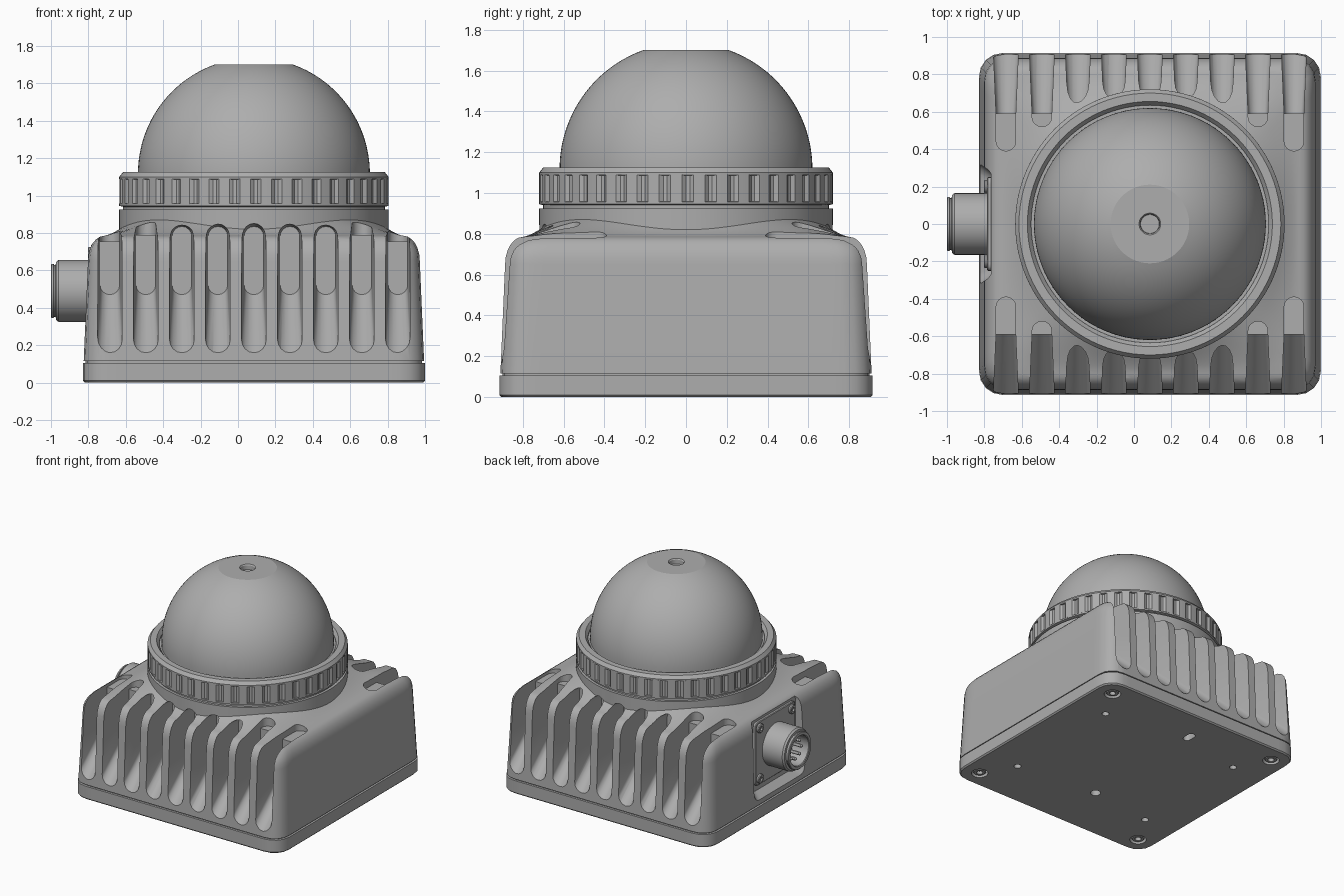
import bpy, bmesh
from math import sin, cos, pi, sqrt, radians
from mathutils import Matrix, Vector

if "Cube" in bpy.data.objects:
    bpy.data.objects.remove(bpy.data.objects["Cube"])

CX = 0.085  # housing axis in x
grey = bpy.data.materials.new("plain grey")
grey.use_nodes = True
COL = (0.42, 0.42, 0.42, 1)
grey.diffuse_color = COL
grey.node_tree.nodes["Principled BSDF"].inputs["Base Color"].default_value = COL


def loft(bm, rings):
    """Skin a list of closed point rings and cap both ends."""
    vs = [[bm.verts.new(p) for p in ring] for ring in rings]
    n = len(vs[0])
    for a, b in zip(vs, vs[1:]):
        for i in range(n):
            j = (i + 1) % n
            bm.faces.new((a[i], a[j], b[j], b[i]))
    bm.faces.new(vs[0][::-1])
    bm.faces.new(vs[-1])


def finish(name, bm, angle=30):
    bmesh.ops.recalc_face_normals(bm, faces=bm.faces)
    me = bpy.data.meshes.new(name)
    bm.to_mesh(me)
    bm.free()
    ob = bpy.data.objects.new(name, me)
    bpy.context.scene.collection.objects.link(ob)
    me.materials.append(grey)
    smooth(me, angle)
    return ob


def smooth(me, angle=30):
    me.shade_smooth()
    me.set_sharp_from_angle(angle=radians(angle))


def cut(ob, bm):
    """Subtract the solids in bm from ob and bake the result."""
    tool = finish("cutter", bm)
    tool.hide_render = True
    mod = ob.modifiers.new("cut", 'BOOLEAN')
    mod.object, mod.operation, mod.solver = tool, 'DIFFERENCE', 'EXACT'
    dg = bpy.context.evaluated_depsgraph_get()
    me = bpy.data.meshes.new_from_object(ob.evaluated_get(dg))
    ob.modifiers.clear()
    ob.data = me
    smooth(me)
    bpy.data.objects.remove(tool)


def circle(r, z, n=96):
    return [Vector((r * cos(2 * pi * i / n), r * sin(2 * pi * i / n), z)) for i in range(n)]


def lathe(bm, profile, n=96, mat=Matrix.Translation((CX, 0, 0))):
    loft(bm, [[mat @ p for p in circle(r, z, n)] for r, z in profile])


def square_radius(t, half, rad):
    """Distance from the centre to a rounded square at angle t."""
    c, s = abs(cos(t)), abs(sin(t))
    d = half / max(c, s)
    k = half - rad
    if min(c, s) * d > k:
        d = k * (c + s) + sqrt((k * (c + s)) ** 2 - 2 * k * k + rad * rad)
    return d


N = 160
ANGLES = [2 * pi * i / N for i in range(N)]


def square_ring(half, rad, z):
    return [(CX + square_radius(t, half, rad) * cos(t),
             square_radius(t, half, rad) * sin(t), z) for t in ANGLES]


def stadium(w, lo, hi, n=8):
    """Upright rounded slot outline of width w."""
    r = w / 2
    top = [(r * cos(pi * i / n), hi - r + r * sin(pi * i / n)) for i in range(n + 1)]
    low = [(-r * cos(pi * i / n), lo + r - r * sin(pi * i / n)) for i in range(n + 1)]
    return top + low


# Finned housing: drafted rounded square blending up into a round neck
rings = [square_ring(0.91, 0.12, 0.115), square_ring(0.887, 0.12, 0.65)]
for k in range(1, 7):
    a = k / 6 * pi / 2
    rings.append(square_ring(0.80 + 0.087 * cos(a), 0.12, 0.65 + 0.135 * sin(a)))
for k in range(1, 7):
    f = k / 6
    ring = []
    for t in ANGLES:
        r = square_radius(t, 0.80, 0.12) * (1 - f) + 0.72 * f
        z = 0.785 + (0.06 - 0.025 * cos(4 * t)) * f ** 1.4
        ring.append((CX + r * cos(t), r * sin(t), z))
    rings.append(ring)
rings.append([(CX + 0.72 * cos(t), 0.72 * sin(t), 0.925) for t in ANGLES])
bm = bmesh.new()
loft(bm, rings)
housing = finish("housing", bm)

# Cooling slots, front and back
deep, shallow = bmesh.new(), bmesh.new()
for side in (-1, 1):
    for i in range(-4, 5):
        x = CX + 0.1925 * i
        open_top = abs(i) >= 3
        inner = stadium(0.105, 0.47, 1.0 if open_top else 0.835)
        outer = stadium(0.14, 0.07, 1.0 if open_top else 0.885)
        loft(deep, [[(x + u, side * 0.59, z) for u, z in inner],
                    [(x + u, side * 1.0, z) for u, z in outer]])
        if open_top:
            end, floor = (0.39, 0.755) if abs(i) == 4 else (0.52, 0.79)
            plan = stadium(0.105, end, 0.80)
            loft(shallow, [[(x + u, side * v, z) for u, v in plan] for z in (floor, 1.0)])
cut(housing, deep)
cut(housing, shallow)

# Connector pocket
bm = bmesh.new()
pocket = []
for x, h in ((-0.765, 0.28), (-0.90, 0.37)):
    pocket.append([(x, square_radius(t, h, 0.06) * cos(t),
                    0.49 + square_radius(t, h, 0.06) * sin(t) * 1.06) for t in ANGLES])
loft(bm, pocket)
cut(housing, bm)

# Base plate with screw and mounting holes
bm = bmesh.new()
loft(bm, [square_ring(0.905, 0.12, 0), square_ring(0.915, 0.13, 0.01),
          square_ring(0.915, 0.13, 0.105), square_ring(0.90, 0.12, 0.106),
          square_ring(0.90, 0.12, 0.13)])
base = finish("base_plate", bm)
bm = bmesh.new()
screws = bmesh.new()
for sx in (-1, 1):
    for sy in (-1, 1):
        spot = Matrix.Translation((CX + 0.77 * sx, 0.77 * sy, 0))
        lathe(bm, [(0.062, -0.02), (0.062, 0.04)], 32, spot)
        lathe(screws, [(0.048, 0.045), (0.048, 0.012), (0.042, 0.006),
                       (0.024, 0.006), (0.022, 0.03)], 24, spot)
        spot = Matrix.Translation((CX + 0.62 * sx, 0.51 * sy, 0))
        lathe(bm, [(0.027, -0.02), (0.027, 0.08)], 24, spot)
lathe(bm, [(0.038, -0.02), (0.038, 0.08)], 24, Matrix.Translation((CX - 0.08, -0.44, 0)))
loft(bm, [[(CX - 0.08 + u, v, z) for u, v in stadium(0.06, 0.59, 0.70)] for z in (-0.02, 0.08)])
cut(base, bm)
finish("base_screws", screws)

# Notched clamp ring around the dome
bm = bmesh.new()
NOTCHES, STEP = 40, 6
grip = []
for z in (0.955, 1.09):
    ring = []
    for i in range(NOTCHES * STEP):
        t = 2 * pi * i / (NOTCHES * STEP)
        r = 0.706 if i % STEP < 2 else 0.72
        ring.append((CX + r * cos(t), r * sin(t), z))
    grip.append(ring)
loft(bm, grip)
finish("clamp_grip", bm, 20)
bm = bmesh.new()
lathe(bm, [(0.70, 0.92), (0.70, 0.94), (0.72, 0.945), (0.72, 0.957), (0.70, 0.958)])
lathe(bm, [(0.70, 1.085), (0.72, 1.088), (0.72, 1.10), (0.70, 1.125),
           (0.655, 1.125), (0.635, 1.10), (0.635, 1.091)])
finish("clamp_ring", bm)

# Dome with flat top and vent hole
bm = bmesh.new()
R, ZC = 0.62, 1.117
start = math_top = 1.225
dome = [(R, 1.0)]
dome += [(R * cos(start * k / 28), ZC + R * sin(start * k / 28)) for k in range(29)]
top = dome[-1][1]
dome += [(0.058, top), (0.052, top - 0.008), (0.05, top - 0.04)]
lathe(bm, dome)
finish("dome", bm, 12)

# Side connector: flange, threaded barrel and contact pins
AIM = Matrix.Translation((0, 0, 0.49)) @ Matrix.Rotation(-pi / 2, 4, 'Y')
bm = bmesh.new()
loft(bm, [[(x, square_radius(t, h, 0.03) * cos(t), 0.49 + square_radius(t, h, 0.03) * sin(t))
           for t in ANGLES] for x, h in ((-0.75, 0.25), (-0.78, 0.25), (-0.785, 0.245))])
finish("connector_flange", bm)
bm = bmesh.new()
lathe(bm, [(0.165, 0.76), (0.165, 0.96), (0.155, 0.973), (0.138, 0.975), (0.138, 0.983),
           (0.145, 0.986), (0.145, 0.996), (0.141, 1.0), (0.12, 1.0), (0.115, 0.995),
           (0.115, 0.86)], 64, AIM)
finish("connector_barrel", bm)
bm = bmesh.new()
for k in range(8):
    a = 2 * pi * k / 8
    pin = AIM @ Matrix.Translation((0.075 * cos(a), 0.075 * sin(a), 0))
    lathe(bm, [(0.013, 0.85), (0.013, 0.96), (0.006, 0.97)], 12, pin)
for sy in (-1, 1):
    for sz in (-1, 1):
        spot = AIM @ Matrix.Translation((0.2 * sz, 0.2 * sy, 0))
        lathe(bm, [(0.036, 0.78), (0.036, 0.797), (0.03, 0.803), (0.016, 0.803),
                   (0.015, 0.792)], 20, spot)
finish("connector_pins_and_screws", bm)
